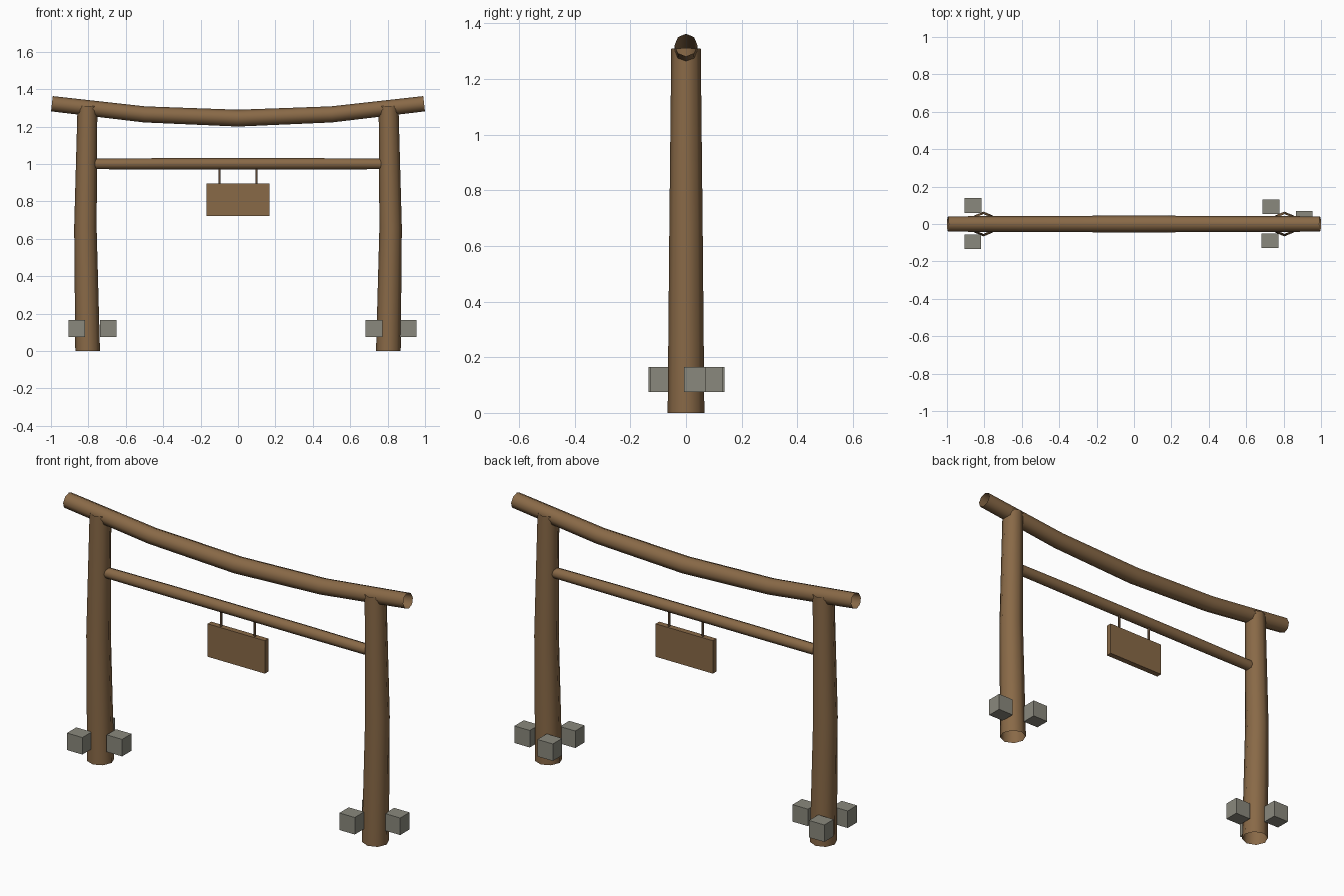
import bpy, bmesh, math
from mathutils import Vector

if "Cube" in bpy.data.objects:
    bpy.data.objects.remove(bpy.data.objects["Cube"])


def material(name, rgb):
    m = bpy.data.materials.new(name)
    m.diffuse_color = (*rgb, 1)
    m.use_nodes = True
    m.node_tree.nodes["Principled BSDF"].inputs["Base Color"].default_value = m.diffuse_color
    return m


WOOD = material("brown wood", (0.25, 0.142, 0.063))
ROPE = material("dark rope", (0.11, 0.065, 0.035))
STONE = material("grey stone", (0.255, 0.25, 0.205))


def finish(bm, name, mat, smooth=False):
    me = bpy.data.meshes.new(name)
    for f in bm.faces:
        f.smooth = smooth
    bm.to_mesh(me)
    bm.free()
    me.materials.append(mat)
    ob = bpy.data.objects.new(name, me)
    bpy.context.collection.objects.link(ob)
    return ob


def tube(name, path, mat, sides=8):
    """Open tube along (x, z, radius) points in the y = 0 plane."""
    bm = bmesh.new()
    pts = [Vector((x, 0, z)) for x, z, r in path]
    u = Vector((0, 1, 0))
    rings = []
    for i, p in enumerate(pts):
        t = (pts[min(i + 1, len(pts) - 1)] - pts[max(i - 1, 0)]).normalized()
        v = t.cross(u)
        r = path[i][2]
        rings.append([bm.verts.new(p + r * (math.cos(a) * u + math.sin(a) * v))
                      for a in (2 * math.pi * k / sides for k in range(sides))])
    for a, b in zip(rings, rings[1:]):
        for k in range(sides):
            j = (k + 1) % sides
            bm.faces.new((a[k], a[j], b[j], b[k]))
    return finish(bm, name, mat, True)


def box(name, centre, size, mat):
    bm = bmesh.new()
    bmesh.ops.create_cube(bm, size=1)
    bmesh.ops.scale(bm, vec=size, verts=bm.verts)
    bmesh.ops.translate(bm, vec=centre, verts=bm.verts)
    return finish(bm, name, mat)


# Slightly bowed, tapering posts
for side, s in (("left", -1), ("right", 1)):
    tube(side + "_post", [(s * 0.804, 0, 0.066), (s * 0.816, 0.66, 0.06),
                          (s * 0.805, 1.31, 0.053)], WOOD)

# Sagging top beam and straight crossbar
tube("top_beam", [(-0.995, 1.322, 0.041), (-0.5, 1.265, 0.043), (0, 1.245, 0.045),
                  (0.5, 1.265, 0.043), (0.995, 1.322, 0.041)], WOOD)
tube("crossbar", [(-0.8, 1.0, 0.028), (-0.4, 1.001, 0.03), (0.4, 1.001, 0.03),
                  (0.8, 1.0, 0.028)], WOOD)

# Hanging sign with two cords
box("sign_board", (0, 0, 0.808), (0.335, 0.03, 0.174), WOOD)
for side, x in (("left", -0.099), ("right", 0.099)):
    tube(side + "_sign_cord", [(x, 0.885, 0.006), (x, 0.985, 0.006)], ROPE, 6)

# Three stones around each post
stones = {"left": [(-0.694, -0.003), (-0.861, 0.099), (-0.862, -0.095)],
          "right": [(0.91, 0.031), (0.732, 0.093), (0.728, -0.089)]}
for side, spots in stones.items():
    for i, (x, y) in enumerate(spots):
        box(f"{side}_stone_{i + 1}", (x, y, 0.12), (0.09, 0.078, 0.09), STONE)
